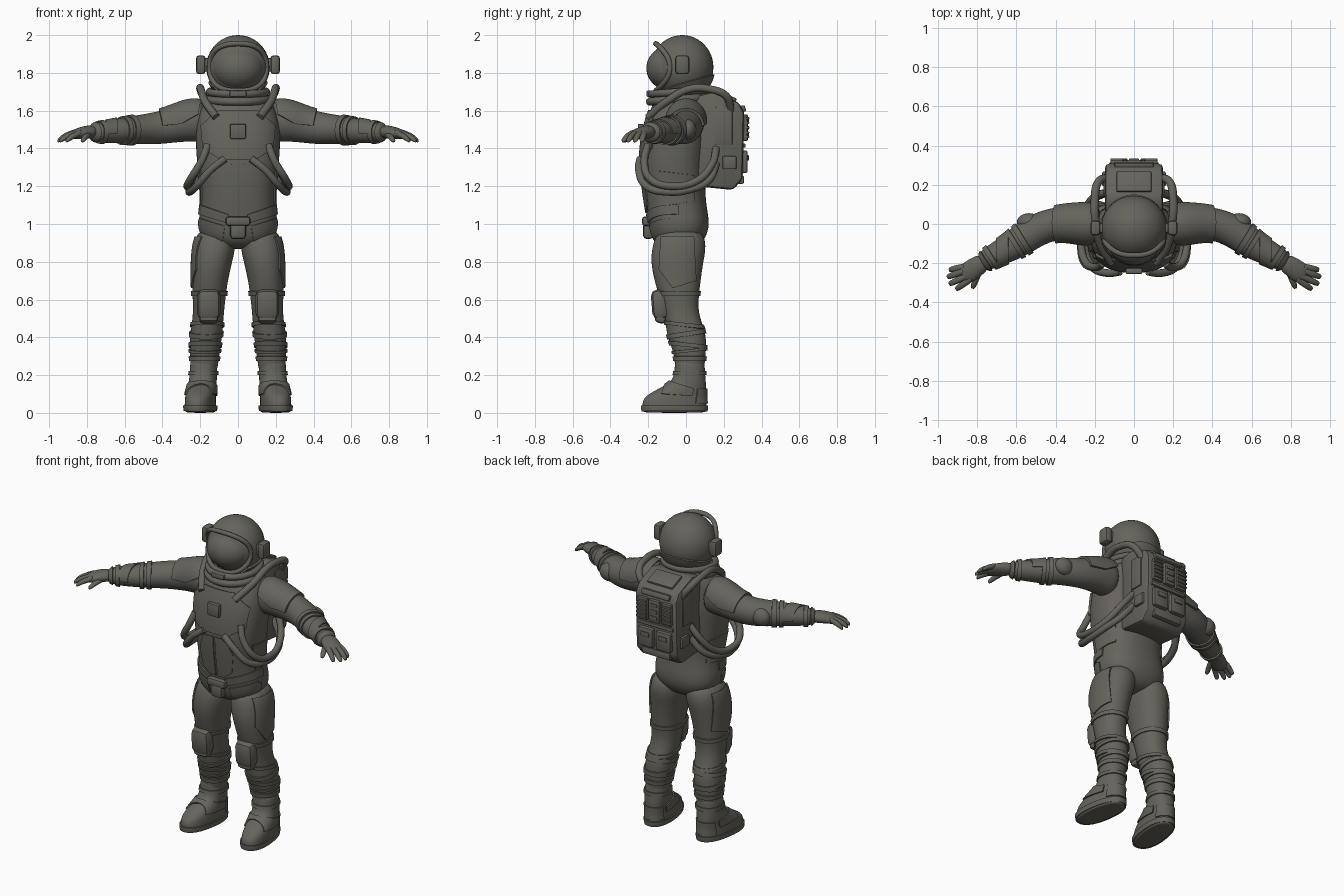
import bpy, bmesh, math
from mathutils import Matrix, Vector

if "Cube" in bpy.data.objects:
    bpy.data.objects.remove(bpy.data.objects["Cube"], do_unlink=True)

suit = bpy.data.materials.new("warm_dark_grey")
suit.use_nodes = True
colour = (.13, .125, .105, 1)
suit.diffuse_color = colour
for node in suit.node_tree.nodes:
    if node.type == 'BSDF_PRINCIPLED':
        node.inputs["Base Color"].default_value = colour
        node.inputs["Roughness"].default_value = .7


def finish(obj, mirror=False, angle=35):
    """Mirror if needed, apply modifiers, colour and shade."""
    if mirror:
        obj.modifiers.new("mirror", 'MIRROR').use_mirror_merge = False
    bpy.ops.object.select_all(action='DESELECT')
    obj.select_set(True)
    bpy.context.view_layer.objects.active = obj
    bpy.ops.object.convert(target='MESH')
    obj = bpy.context.view_layer.objects.active
    obj.data.materials.clear()
    obj.data.materials.append(suit)
    bpy.ops.object.shade_smooth_by_angle(angle=math.radians(angle))
    return obj


def to_object(name, bm):
    mesh = bpy.data.meshes.new(name)
    bmesh.ops.recalc_face_normals(bm, faces=bm.faces[:])
    bm.to_mesh(mesh)
    bm.free()
    obj = bpy.data.objects.new(name, mesh)
    bpy.context.collection.objects.link(obj)
    return obj


def loft(name, rings, sides=16, power=2, path=False, mirror=False, turn=None):
    """Smooth skin over oval rings (x, y, z, half width, half depth)."""
    bm = bmesh.new()
    loops = []
    centres = [Vector(r[:3]) for r in rings]
    for i, (centre, ring) in enumerate(zip(centres, rings)):
        u, v = Vector((1, 0, 0)), Vector((0, 1, 0))
        if path:
            along = centres[min(i + 1, len(rings) - 1)] - centres[max(i - 1, 0)]
            v = Vector((0, 0, 1))
            u = along.cross(v).normalized()
        loop = []
        for k in range(sides):
            c, s = (f(math.tau * k / sides) for f in (math.cos, math.sin))
            c, s = (math.copysign(abs(w) ** (2 / power), w) for w in (c, s))
            loop.append(bm.verts.new(centre + u * c * ring[3] + v * s * ring[4]))
        loops.append(loop)
    for low, high in zip(loops, loops[1:]):
        for k in range(sides):
            n = (k + 1) % sides
            bm.faces.new((low[k], low[n], high[n], high[k]))
    bm.faces.new(loops[0])
    bm.faces.new(loops[-1])
    if turn:
        bm.transform(turn)
    obj = to_object(name, bm)
    obj.modifiers.new("smooth", 'SUBSURF').levels = 2
    return finish(obj, mirror, 60)


def box(name, at, size, bevel=.01, tilt=(0, 0, 0), mirror=False):
    bm = bmesh.new()
    bmesh.ops.create_cube(bm, size=1)
    turn = Matrix.Rotation(tilt[0], 4, 'X') @ Matrix.Rotation(tilt[2], 4, 'Z')
    bm.transform(Matrix.Translation(at) @ turn @ Matrix.Diagonal((*size, 1)))
    obj = to_object(name, bm)
    mod = obj.modifiers.new("bevel", 'BEVEL')
    mod.width, mod.segments = bevel, 2
    return finish(obj, mirror)


def ball(name, at, radii, mirror=False):
    bm = bmesh.new()
    bmesh.ops.create_uvsphere(bm, u_segments=40, v_segments=24, radius=1)
    bm.transform(Matrix.Translation(at) @ Matrix.Diagonal((*radii, 1)))
    return finish(to_object(name, bm), mirror, 60)


def tube(name, points, radius, closed=False, mirror=False):
    curve = bpy.data.curves.new(name, 'CURVE')
    curve.dimensions = '3D'
    curve.bevel_depth, curve.bevel_resolution = radius, 3
    curve.use_fill_caps = True
    spline = curve.splines.new('BEZIER')
    spline.bezier_points.add(len(points) - 1)
    spline.use_cyclic_u = closed
    spline.resolution_u = 6
    for knot, point in zip(spline.bezier_points, points):
        knot.co = point
        knot.handle_left_type = knot.handle_right_type = 'AUTO'
    obj = bpy.data.objects.new(name, curve)
    bpy.context.collection.objects.link(obj)
    obj = finish(obj, False, 50)
    return finish(obj, True, 50) if mirror else obj


def panel(name, source, view, outline, thick=.01, keep=None, mirror=True):
    """Raised plate cut from a body surface by a convex outline in one view."""
    a, b = {'front': (0, 2), 'side': (1, 2), 'top': (0, 1)}[view]
    bm = bmesh.new()
    bm.from_mesh(source.data)
    middle = [sum(p[i] for p in outline) / len(outline) for i in (0, 1)]
    cuts = []
    for p, q in zip(outline, outline[1:] + outline[:1]):
        co, no = Vector((0, 0, 0)), Vector((0, 0, 0))
        co[a], co[b] = p
        no[a], no[b] = q[1] - p[1], p[0] - q[0]
        if no[a] * (middle[0] - p[0]) + no[b] * (middle[1] - p[1]) > 0:
            no = -no
        cuts.append((co, no.normalized()))
    if mirror:
        cuts.append((Vector((.001, 0, 0)), Vector((-1, 0, 0))))
    if keep:
        axis, value, sign = keep
        co, no = Vector((0, 0, 0)), Vector((0, 0, 0))
        co[axis], no[axis] = value, -sign
        cuts.append((co, no))
    for co, no in cuts:
        bmesh.ops.bisect_plane(bm, geom=bm.verts[:] + bm.edges[:] + bm.faces[:],
                               dist=1e-5, plane_co=co, plane_no=no, clear_outer=True)
    bmesh.ops.remove_doubles(bm, verts=bm.verts[:], dist=.0008)
    mesh = bpy.data.meshes.new(name)
    bm.to_mesh(mesh)
    bm.free()
    obj = bpy.data.objects.new(name, mesh)
    bpy.context.collection.objects.link(obj)
    mod = obj.modifiers.new("thickness", 'SOLIDIFY')
    mod.thickness, mod.offset = 2 * thick, 0
    return finish(obj, mirror)


def band(low, high, slope=0):
    """Side-view strip between two heights, rising towards the back."""
    return [(-.4, low - slope), (.4, low + slope), (.4, high + slope), (-.4, high - slope)]


# Torso with its plates
torso = loft("torso", [(0, -.04, .865, .08, .09), (0, -.04, .92, .19, .145),
    (0, -.035, 1, .217, .165), (0, -.055, 1.1, .197, .163), (0, -.065, 1.2, .2, .168),
    (0, -.07, 1.32, .22, .173), (0, -.06, 1.45, .228, .175), (0, -.05, 1.56, .222, .157),
    (0, -.03, 1.64, .185, .145), (0, -.03, 1.68, .14, .13)], 20, 2.4)
panel("chest_plate", torso, 'front', [(-.1, 1.6), (.1, 1.6), (.19, 1.52), (.18, 1.4),
    (.09, 1.34), (-.09, 1.34), (-.18, 1.4), (-.19, 1.52)], .012, (1, -.06, -1), False)
panel("belly_plates", torso, 'front', [(.006, 1.32), (.08, 1.31), (.115, 1.22),
    (.1, 1.1), (.05, 1.06), (.006, 1.06)], .007, (1, -.06, -1))
panel("hip_straps", torso, 'front', [(.04, 1), (.05, 1.05), (.22, 1.11), (.23, 1.06)],
    .008, (1, -.04, -1))
panel("groin_plates", torso, 'front', [(.07, .99), (.2, 1.03), (.22, .97), (.08, .91)],
    .007, (1, -.06, -1))
panel("waist_sides", torso, 'side', [(-.14, 1.28), (.04, 1.26), (.04, 1.12), (-.1, 1.1)], .007)
box("control_box", (0, -.24, 1.49), (.085, .03, .08), .008)
box("buckle", (0, -.208, 1.015), (.13, .05, .05), .015)
box("buckle_flap", (0, -.2, .965), (.085, .055, .09), .02)

# Helmet
helmet = ball("helmet", (0, -.02, 1.83), (.168, .165, .17))
ball("visor", (0, -.075, 1.825), (.14, .135, .122))
rim = []
for i in range(24):
    c, s = math.cos(math.tau * i / 24), math.sin(math.tau * i / 24)
    c, s = (math.copysign(abs(w) ** .8, w) for w in (c, s))
    rim.append((.15 * c, -.085 - .075 * s * s, 1.83 + .125 * s))
tube("visor_rim", rim, .014, True)
panel("helmet_back_guard", helmet, 'side', [(-.08, 1.69), (-.08, 1.73), (.2, 1.81),
    (.2, 1.75), (.05, 1.66)], .01, mirror=False)
for name, height, width, radius in (("jaw_ring", 1.7, .15, .02), ("neck_ring", 1.66, .155, .022)):
    tube(name, [(width * math.cos(t * math.pi / 6), -.035 + width * math.sin(t * math.pi / 6),
                 height + .012 * math.sin(t * math.pi / 6)) for t in range(12)], radius, True)
box("chin_module", (0, -.185, 1.69), (.09, .05, .035), .01)
box("ear_pods", (.197, -.02, 1.843), (.05, .075, .1), .016, mirror=True)
box("ear_mounts", (.165, -.02, 1.843), (.04, .05, .07), .008, mirror=True)

# Arms with pads and cuffs
arms = loft("arms", [(.16, 0, 1.54, .1, .11), (.25, 0, 1.548, .102, .112),
    (.33, .005, 1.53, .092, .1), (.42, 0, 1.508, .084, .088), (.52, -.04, 1.5, .088, .08),
    (.6, -.103, 1.495, .078, .07), (.7, -.155, 1.487, .064, .06), (.78, -.2, 1.485, .055, .048)],
    path=True, mirror=True)
panel("shoulder_pads", arms, 'front', [(.2, 1.7), (.3, 1.7), (.42, 1.62), (.4, 1.52),
    (.3, 1.53), (.21, 1.58)], .014)
ball("elbow_pads", (.535, .01, 1.5), (.062, .045, .055), True)
for name, along, wide in (("elbow_cuffs", .57, .014), ("forearm_cuffs", .605, .012),
                          ("wrist_cuffs", .725, .012), ("glove_cuffs", .76, .014)):
    # Strip square to the forearm
    centre = Vector((along, -.08 - (along - .57) * .62))
    run, side = Vector((.85, -.53)) * wide, Vector((.53, .85)) * .14
    panel(name, arms, 'top', [tuple(centre + p) for p in
          (run + side, run - side, -run - side, side - run)], .009)
panel("forearm_plates", arms, 'front', [(.64, 1.6), (.7, 1.6), (.7, 1.48), (.64, 1.48)], .008)

# Gloves
loft("palms", [(.76, -.188, 1.487, .045, .036), (.8, -.215, 1.487, .052, .036),
    (.85, -.25, 1.478, .056, .03), (.885, -.272, 1.468, .045, .02)], path=True, mirror=True)
fingers = (("little", .885, -.222, .945, -.235), ("ring", .89, -.248, .955, -.272),
           ("middle", .875, -.275, .945, -.308), ("index", .85, -.292, .91, -.335),
           ("thumb", .79, -.24, .825, -.33))
for name, x, y, tip_x, tip_y in fingers:
    start, end = Vector((x, y, 1.475)), Vector((tip_x, tip_y, 1.44))
    back = start - (end - start) * .35
    bend = start.lerp(end, .5) + Vector((0, 0, .006))
    loft(name + "_fingers", [(*p, r, r) for p, r in
         ((back, .017), (start, .019), (bend, .018), (start.lerp(end, .9), .015), (end, .008))],
         8, path=True, mirror=True)

# Legs with pads and trouser folds
legs = loft("legs", [(.115, -.03, .98, .1, .12), (.124, -.035, .88, .115, .147),
    (.137, -.048, .8, .108, .142), (.148, -.045, .7, .096, .125), (.153, -.037, .62, .09, .107),
    (.155, -.03, .54, .083, .095), (.163, -.008, .46, .085, .1), (.17, .005, .4, .086, .105),
    (.176, .02, .32, .081, .087), (.178, .02, .26, .074, .08), (.182, .02, .2, .07, .075)],
    power=2.2, mirror=True)
panel("thigh_panels", legs, 'side', [(-.13, .93), (.04, .93), (.05, .7), (-.07, .66),
    (-.14, .76)], .009, (0, .16, 1))
for name, low, high, slope in (("knee_straps", .62, .645, 0), ("upper_folds", .455, .475, -.05),
        ("middle_folds", .405, .43, .06), ("lower_folds", .35, .372, -.05),
        ("shin_folds", .32, .335, .04), ("trouser_cuffs", .275, .3, 0)):
    panel(name, legs, 'side', band(low, high, slope), .008)
box("knee_pads", (.155, -.137, .575), (.125, .09, .16), .035, (.08, 0, 0), True)
box("knee_caps", (.155, -.135, .5), (.1, .06, .05), .02, (-.3, 0, 0), True)

# Boots, toes turned out
pivot = Matrix.Translation((.184, .02, 0))
boots = loft("boots", [(.188, -.062, 0, .07, .162), (.188, -.062, .008, .079, .172),
    (.188, -.062, .045, .08, .175), (.188, -.06, .085, .078, .167), (.188, -.028, .12, .076, .136),
    (.186, .006, .155, .074, .101), (.184, .02, .19, .073, .083), (.182, .02, .25, .073, .08),
    (.18, .02, .285, .07, .077)], 20, 2.3, mirror=True,
    turn=pivot @ Matrix.Rotation(.14, 4, 'Z') @ pivot.inverted())
panel("soles", boots, 'side', band(.012, .04), .008)
panel("ankle_straps", boots, 'side', [(-.13, .1), (-.1, .17), (.04, .13), (.03, .09)], .008)
panel("boot_straps", boots, 'side', band(.2, .222), .007)
panel("heel_guards", boots, 'side', [(.05, .05), (.06, .13), (.2, .13), (.2, .05)], .007)

# Backpack shell from a side profile
bm = bmesh.new()
profile = [(.05, 1.2), (.25, 1.18), (.3, 1.24), (.308, 1.59), (.28, 1.645), (.14, 1.7), (.05, 1.68)]
face = bm.faces.new([bm.verts.new((-.148, y, z)) for y, z in profile])
extruded = bmesh.ops.extrude_face_region(bm, geom=[face])["geom"]
bmesh.ops.translate(bm, vec=(.296, 0, 0),
                    verts=[v for v in extruded if isinstance(v, bmesh.types.BMVert)])
pack = to_object("backpack", bm)
bevel = pack.modifiers.new("bevel", 'BEVEL')
bevel.width, bevel.segments = .022, 2
finish(pack)

# Backpack fittings
box("pack_hatch", (0, .215, 1.675), (.18, .11, .02), .008, (-.38, 0, 0))
box("pack_top_ridge", (0, .3, 1.61), (.2, .03, .035), .008, (.3, 0, 0))
box("pack_centre_panel", (0, .312, 1.51), (.075, .03, .14), .006)
box("pack_side_panels", (.085, .31, 1.51), (.07, .03, .14), .006, mirror=True)
for i in range(5):
    box("pack_vents", (.088, .324, 1.46 + i * .025), (.066, .022, .012), .003, mirror=True)
for i in range(3):
    box("pack_slots", (0, .326, 1.47 + i * .04), (.05, .014, .02), .003)
box("pack_belt", (0, .305, 1.415), (.25, .02, .022), .005)
box("pack_lower_boxes", (.062, .308, 1.33), (.105, .036, .12), .01, mirror=True)
box("pack_latches", (.062, .326, 1.35), (.06, .014, .03), .004, mirror=True)
box("pack_base", (0, .285, 1.235), (.2, .045, .045), .01)
box("pack_side_pockets", (.15, .23, 1.325), (.025, .075, .07), .008, mirror=True)
box("pack_side_rails", (.148, .2, 1.52), (.016, .09, .2), .006, mirror=True)

# Hoses
tube("shoulder_hoses", [(.13, .24, 1.6), (.185, .21, 1.68), (.2, .12, 1.715), (.197, .02, 1.715),
    (.175, -.1, 1.65), (.115, -.2, 1.565)], .021, mirror=True)
tube("chest_hoses", [(.07, -.243, 1.345), (.14, -.25, 1.29), (.22, -.21, 1.2), (.255, -.1, 1.17),
    (.25, .03, 1.185), (.21, .12, 1.23), (.14, .16, 1.32)], .02, mirror=True)
tube("side_hoses", [(.16, -.2, 1.42), (.19, -.22, 1.34), (.25, -.19, 1.24), (.27, -.08, 1.2),
    (.25, .06, 1.23), (.2, .14, 1.32), (.14, .16, 1.4)], .02, mirror=True)
